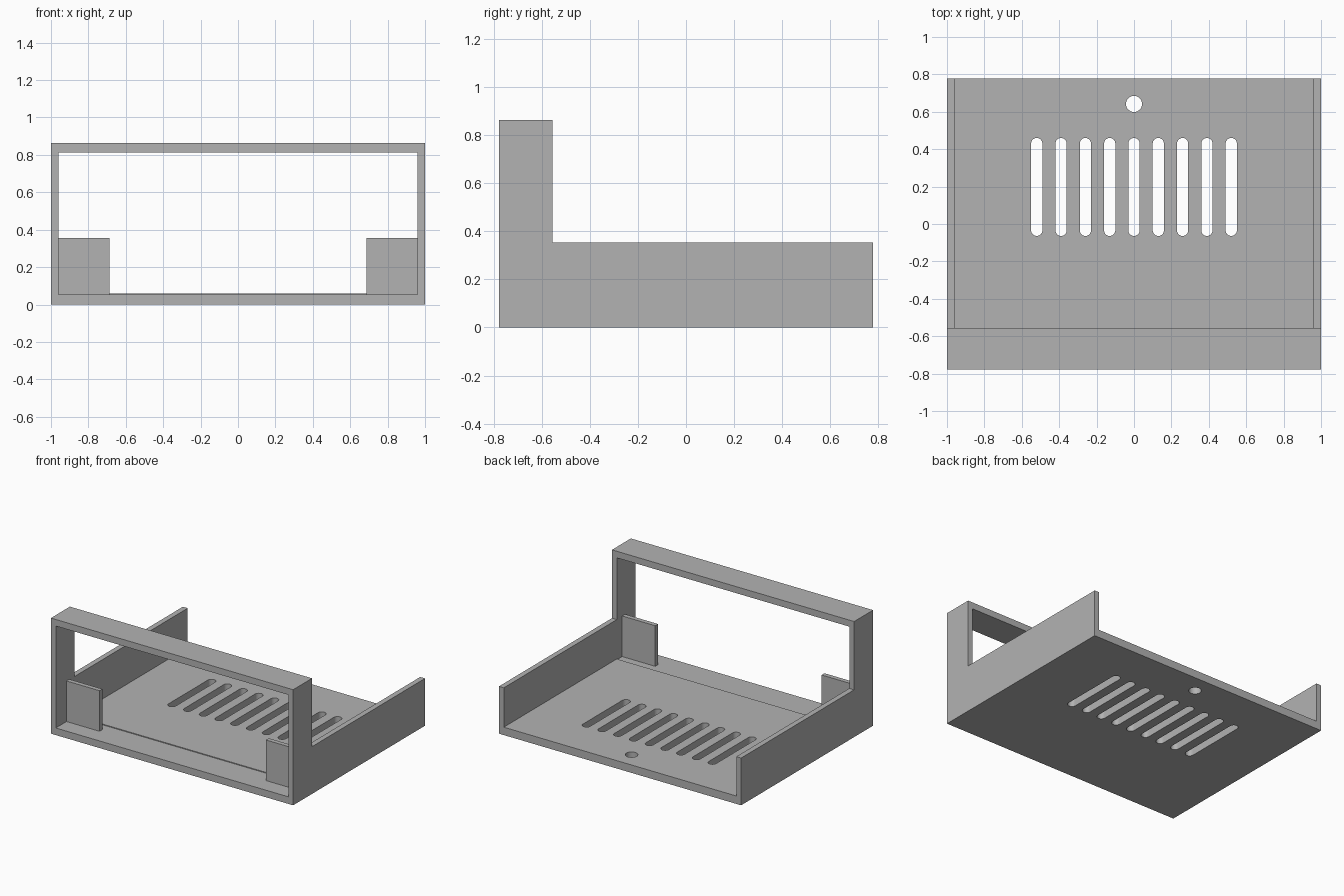
import bpy, bmesh
from math import pi, sin, cos
from mathutils import Vector

cube = bpy.data.objects.get("Cube")
if cube:
    bpy.data.objects.remove(cube, do_unlink=True)

# Single grey finish
grey = bpy.data.materials.new("plain grey")
grey.use_nodes = True
colour = (0.45, 0.45, 0.45, 1)
grey.diffuse_color = colour
grey.node_tree.nodes["Principled BSDF"].inputs["Base Color"].default_value = colour

HALF_W, HALF_D, HEIGHT = 1.0, 0.778, 0.863
WALL, WALL_TOP = 0.04, 0.353
INNER = HALF_W - WALL
FRAME_BACK = -0.555
SILL, FLOOR, LINTEL = 0.053, 0.059, 0.814


def prisms(name, loops, direction):
    """Extrude each closed loop of points along a direction into one object."""
    bm = bmesh.new()
    for loop in loops:
        face = bm.faces.new([bm.verts.new(p) for p in loop])
        out = bmesh.ops.extrude_face_region(bm, geom=[face])
        verts = [g for g in out["geom"] if isinstance(g, bmesh.types.BMVert)]
        bmesh.ops.translate(bm, verts=verts, vec=Vector(direction))
    bmesh.ops.recalc_face_normals(bm, faces=bm.faces)
    mesh = bpy.data.meshes.new(name)
    bm.to_mesh(mesh)
    bm.free()
    mesh.materials.append(grey)
    obj = bpy.data.objects.new(name, mesh)
    bpy.context.collection.objects.link(obj)
    return obj


def side_profile(name, half_width, points):
    return prisms(name, [[(-half_width, y, z) for y, z in points]], (2 * half_width, 0, 0))


def cut(obj, cutter):
    """Subtract the cutter, bake the result and remove the cutter."""
    cutter.hide_render = True
    mod = obj.modifiers.new("cut", 'BOOLEAN')
    mod.operation, mod.solver, mod.object = 'DIFFERENCE', 'EXACT', cutter
    graph = bpy.context.evaluated_depsgraph_get()
    mesh = bpy.data.meshes.new_from_object(obj.evaluated_get(graph))
    obj.modifiers.clear()
    obj.data = mesh
    bpy.data.objects.remove(cutter, do_unlink=True)


def slot(x, y_low, y_high, radius, steps=16):
    """Rounded slot outline; equal ends give a circle."""
    points = []
    for centre, start in ((y_high, 0), (y_low, pi)):
        last = steps + 1 if y_high > y_low else steps
        for i in range(last):
            a = start + pi * i / steps
            points.append((x + radius * cos(a), centre + radius * sin(a), -0.1))
    return points


# Chassis: L-shaped side outline, full width
chassis = side_profile("chassis", HALF_W, [
    (-HALF_D, 0), (HALF_D, 0), (HALF_D, WALL_TOP),
    (FRAME_BACK, WALL_TOP), (FRAME_BACK, HEIGHT), (-HALF_D, HEIGHT)])

# Hollow: front window and open tray with a slight step in the floor
cut(chassis, side_profile("hollow_cutter", INNER, [
    (-1, SILL), (FRAME_BACK, SILL), (FRAME_BACK, FLOOR), (1, FLOOR),
    (1, 1), (FRAME_BACK, 1), (FRAME_BACK, LINTEL), (-1, LINTEL)]))

# Nine ventilation slots and one round hole through the floor
openings = [slot(0.13 * i, -0.034, 0.43, 0.03) for i in range(-4, 5)]
openings.append(slot(0, 0.642, 0.642, 0.043))
cut(chassis, prisms("vent_cutter", openings, (0, 0, 0.3)))

# Mounting tabs standing inside the front frame
for side, name in ((1, "left_tab"), (-1, "right_tab")):
    outline = [(side * x, -0.652, z) for x, z in (
        (0.687, SILL), (INNER, SILL), (INNER, 0.356), (0.687, 0.356))]
    prisms(name, [outline], (0, 0.034, 0))

# Smooth the rounded slot ends, keep every corner sharp
bpy.ops.object.select_all(action='DESELECT')
chassis.select_set(True)
bpy.context.view_layer.objects.active = chassis
bpy.ops.object.shade_smooth_by_angle()
